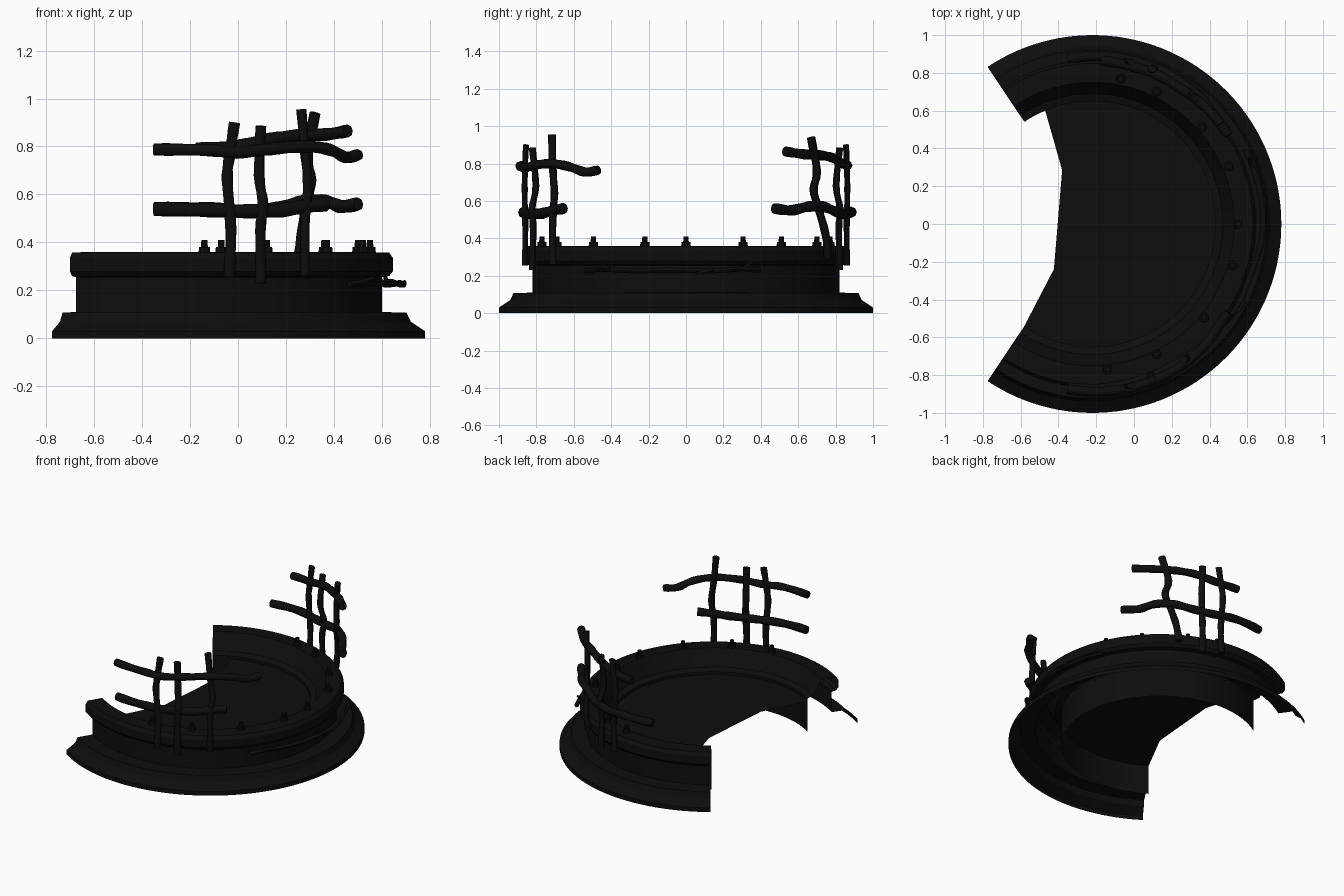
import bpy, bmesh
from math import radians, cos, sin, pi
from mathutils import Vector

if "Cube" in bpy.data.objects:
    bpy.data.objects.remove(bpy.data.objects["Cube"])

CX = -0.22            # centre of the ring on x
END = 123.7           # half sweep of the ring in degrees

mat = bpy.data.materials.new("dark")
mat.diffuse_color = (0.004, 0.004, 0.004, 1)
mat.use_nodes = True
mat.node_tree.nodes["Principled BSDF"].inputs["Base Color"].default_value = mat.diffuse_color


def polar(deg, r, z):
    a = radians(deg)
    return Vector((CX + r * cos(a), r * sin(a), z))


def finish(name, bm, angle=35, recalc=True):
    if recalc:
        bmesh.ops.recalc_face_normals(bm, faces=bm.faces)
    me = bpy.data.meshes.new(name)
    bm.to_mesh(me)
    bm.free()
    ob = bpy.data.objects.new(name, me)
    bpy.context.collection.objects.link(ob)
    me.materials.append(mat)
    bpy.ops.object.select_all(action='DESELECT')
    ob.select_set(True)
    bpy.context.view_layer.objects.active = ob
    bpy.ops.object.shade_smooth_by_angle(angle=radians(angle))
    return ob


def catmull(pts, n):
    p = [pts[0] * 2 - pts[1]] + pts + [pts[-1] * 2 - pts[-2]]
    out = []
    for i in range(1, len(p) - 2):
        a, b, c, d = p[i - 1:i + 3]
        for k in range(n):
            t = k / n
            out.append(0.5 * (2 * b + (c - a) * t + (2 * a - 5 * b + 4 * c - d) * t * t
                              + (3 * b - a - 3 * c + d) * t ** 3))
    return out + [pts[-1]]


def branch(name, pts, wide, deep, n=4, sides=8):
    """Elliptical limb through (angle, radius, z) points; deep is the radial half size."""
    path = catmull([Vector(p) for p in pts], n)
    pos = [polar(*p) for p in path]
    bm = bmesh.new()
    rings = []
    for i, c in enumerate(pos):
        tan = (pos[min(i + 1, len(pos) - 1)] - pos[max(i - 1, 0)]).normalized()
        out = polar(path[i][0], 1, 0) - Vector((CX, 0, 0))
        out = (out - tan * out.dot(tan)).normalized()
        side = tan.cross(out)
        k = 1 + 0.06 * sin(i * 1.7)          # knobbly thickness
        rings.append([bm.verts.new(c + out * deep * k * cos(2 * pi * j / sides)
                                   + side * wide * k * sin(2 * pi * j / sides))
                      for j in range(sides)])
    for a, b in zip(rings, rings[1:]):
        for j in range(sides):
            bm.faces.new((a[j], a[(j + 1) % sides], b[(j + 1) % sides], b[j]))
    bm.faces.new(rings[0])
    bm.faces.new(rings[-1])
    return finish(name, bm, 50)


# ring wall: open shell swept from a (radius, z) profile
profile = [(1, 0), (1, .03), (.94, .07), (.922, .108), (.82, .11), (.82, .255), (.85, .26),
           (.866, .28), (.866, .335), (.85, .358), (.75, .36), (.69, .25), (.65, .235), (.65, 0)]
bm = bmesh.new()
SEG = 96
cols = [[bm.verts.new(polar(-END + 2 * END * i / SEG, r, z)) for r, z in profile]
        for i in range(SEG + 1)]
for a, b in zip(cols, cols[1:]):
    for j in range(len(profile) - 1):
        bm.faces.new((a[j], b[j], b[j + 1], a[j + 1]))
finish("ring_wall", bm, 30, recalc=False)

# inner floor, broken off along its open side (fan around an inner point)
bm = bmesh.new()
edge = [polar(-END + (END + 112.6) * i / 72, .651, .215) for i in range(73)]
edge += [Vector((-.375, .35, .215)), Vector((-.43, -.31, .215))]
rim = [bm.verts.new(p) for p in edge]
hub = bm.verts.new((-.3, 0, .215))
for a, b in zip(rim, rim[1:] + rim[:1]):
    bm.faces.new((hub, a, b))
finish("floor", bm, recalc=False)

# bolts around the rim
for x, y in [(-.07, .77), (.12, .70), (.36, .51), (.50, .305), (.55, 0),
             (.52, -.22), (.37, -.495), (.12, -.69), (-.14, -.77)]:
    bm = bmesh.new()
    for rad, z0, z1 in ((.026, .355, .382), (.015, .38, .41)):
        g = bmesh.ops.create_cone(bm, cap_ends=True, segments=10, radius1=rad,
                                  radius2=rad * .9, depth=z1 - z0)
        bmesh.ops.translate(bm, verts=g["verts"], vec=(x, y, (z0 + z1) / 2))
    finish("rim_bolt", bm)

# fence posts, mirrored front and back; the third post bends differently
for tag, s in (("front", -1), ("back", 1)):
    branch(tag + "_post_1", [(s * 78, .88, .255), (s * 77.5, .88, .45), (s * 78.5, .88, .66),
                             (s * 78, .88, .75), (s * 76.5, .88, .90)], .023, .016)
    branch(tag + "_post_2", [(s * 69, .88, .23), (s * 69, .875, .45), (s * 68.5, .885, .56),
                             (s * 69, .86, .68), (s * 69, .88, .885)], .023, .018)
branch("front_post_3", [(-55, .87, .26), (-55, .87, .5), (-54, .87, .64),
                        (-55, .87, .78), (-56, .865, .955)], .021, .020)
branch("back_post_3", [(58.5, .89, .29), (57, .89, .42), (54.5, .87, .56),
                       (52.5, .86, .66), (54, .865, .76), (51, .86, .94)], .024, .020)

# fence rails following the ring
branch("front_upper_rail", [(-98.5, .885, .788), (-84, .89, .785), (-76, .89, .775), (-66, .89, .79),
                            (-55, .885, .80), (-46, .875, .785), (-39, .86, .755), (-33, .86, .765)],
       .025, .026)
branch("front_lower_rail", [(-98.5, .875, .54), (-84, .87, .535), (-72, .865, .53), (-62, .865, .535),
                            (-55, .865, .55), (-48, .88, .56)], .029, .026)
branch("back_upper_rail", [(87, .865, .79), (76, .86, .80), (66, .86, .83),
                           (57, .855, .845), (47, .86, .85), (38, .86, .865)], .026, .026)
branch("back_lower_rail", [(98.5, .885, .54), (84, .89, .54), (74, .89, .53), (65, .89, .54),
                           (56, .885, .57), (48, .88, .57), (41, .86, .55), (33, .86, .56)],
       .028, .026)

# gnarled twig lying along the outer wall, with small offshoots
branch("wall_twig", [(-38, .87, .225), (-30, .885, .235), (-18, .88, .225), (-6, .90, .23),
                     (8, .905, .225), (18, .90, .235), (26, .90, .23)], .013, .015)
branch("twig_hook", [(18, .895, .235), (21, .895, .25), (23, .90, .275)], .008, .008)
branch("twig_end", [(-34, .87, .23), (-30, .90, .25), (-27, .90, .24)], .009, .009)
branch("twig_tip", [(2, .89, .225), (5, .915, .22), (9, .925, .235)], .008, .008)
